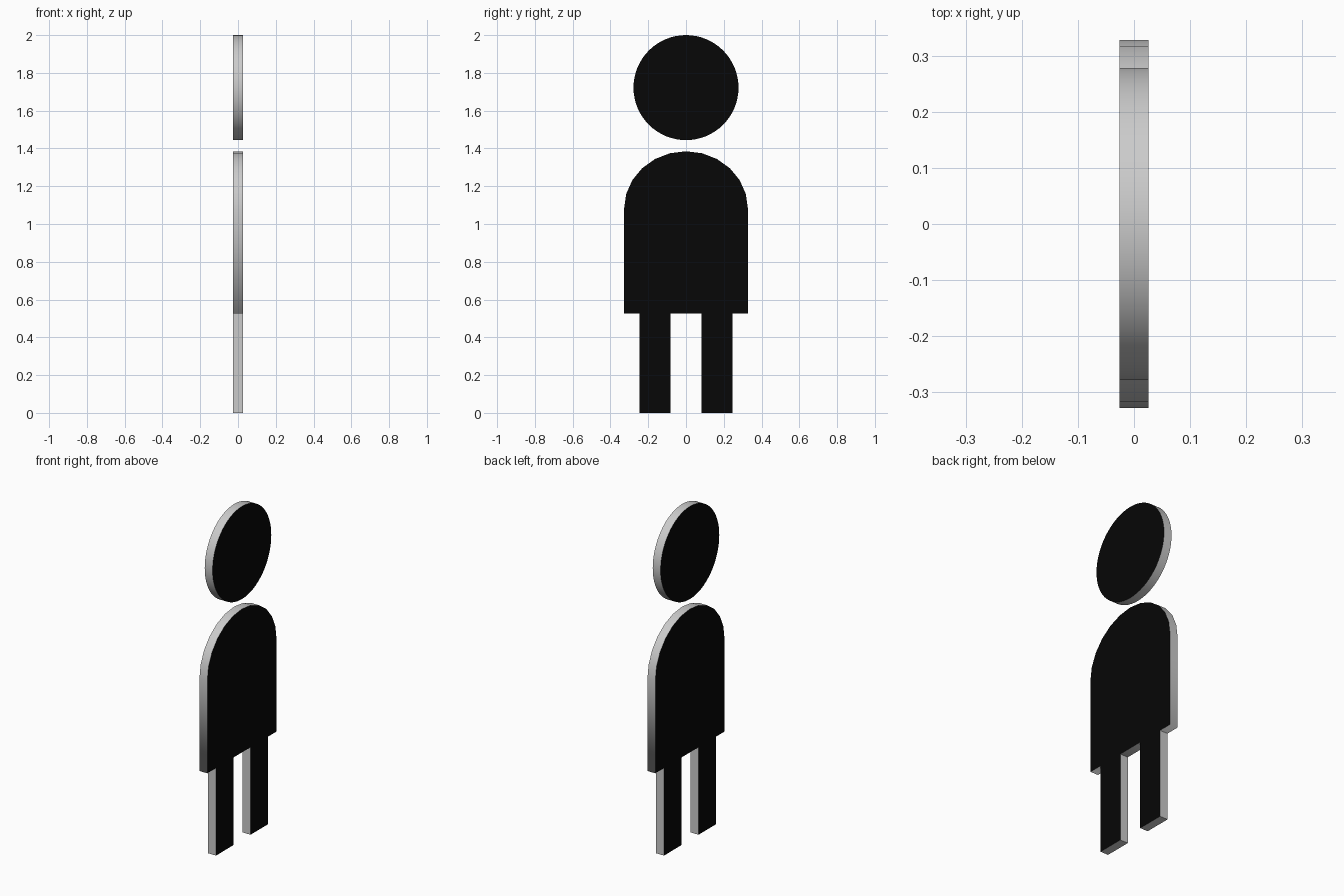
import bpy
import bmesh
from math import cos, sin, pi

if "Cube" in bpy.data.objects:
    bpy.data.objects.remove(bpy.data.objects["Cube"])

HALF = 0.026  # half thickness along x

black = bpy.data.materials.new("black_face")
black.diffuse_color = (0.002, 0.002, 0.002, 1)
black.use_nodes = True
black.node_tree.nodes["Principled BSDF"].inputs["Base Color"].default_value = black.diffuse_color


def plate(name, outline, smooth_rim):
    """Extrude a (y, z) outline into a plate: black faces, plain grey rim."""
    bm = bmesh.new()
    back = bm.faces.new([bm.verts.new((-HALF, y, z)) for y, z in outline])
    back.material_index = 1
    geom = bmesh.ops.extrude_face_region(bm, geom=[back], use_keep_orig=True)["geom"]
    bmesh.ops.translate(bm, vec=(2 * HALF, 0, 0),
                        verts=[v for v in geom if isinstance(v, bmesh.types.BMVert)])
    bmesh.ops.recalc_face_normals(bm, faces=bm.faces)
    bm.normal_update()
    for f in bm.faces:
        cap = abs(f.normal.x) > 0.9
        f.material_index = 1 if cap else 0
        f.smooth = smooth_rim and not cap
        if cap:
            for e in f.edges:
                e.smooth = False
    mesh = bpy.data.meshes.new(name)
    bm.to_mesh(mesh)
    bm.free()
    mesh.materials.append(None)
    mesh.materials.append(black)
    obj = bpy.data.objects.new(name, mesh)
    bpy.context.collection.objects.link(obj)
    return obj


def arc(cz, ry, rz, end, steps):
    return [(ry * cos(end * i / steps), cz + rz * sin(end * i / steps))
            for i in range(steps + 1)]


# Round head
plate("head", arc(1.722, 0.278, 0.278, 2 * pi, 64)[:-1], True)

# Torso with arched shoulders
plate("torso", [(-0.328, 0.525), (0.328, 0.525)] + arc(1.08, 0.328, 0.305, pi, 12), True)

# Two straight legs
for side, name in ((-1, "right_leg"), (1, "left_leg")):
    a, b = side * 0.082, side * 0.245
    plate(name, [(a, 0), (b, 0), (b, 0.525), (a, 0.525)], False)
